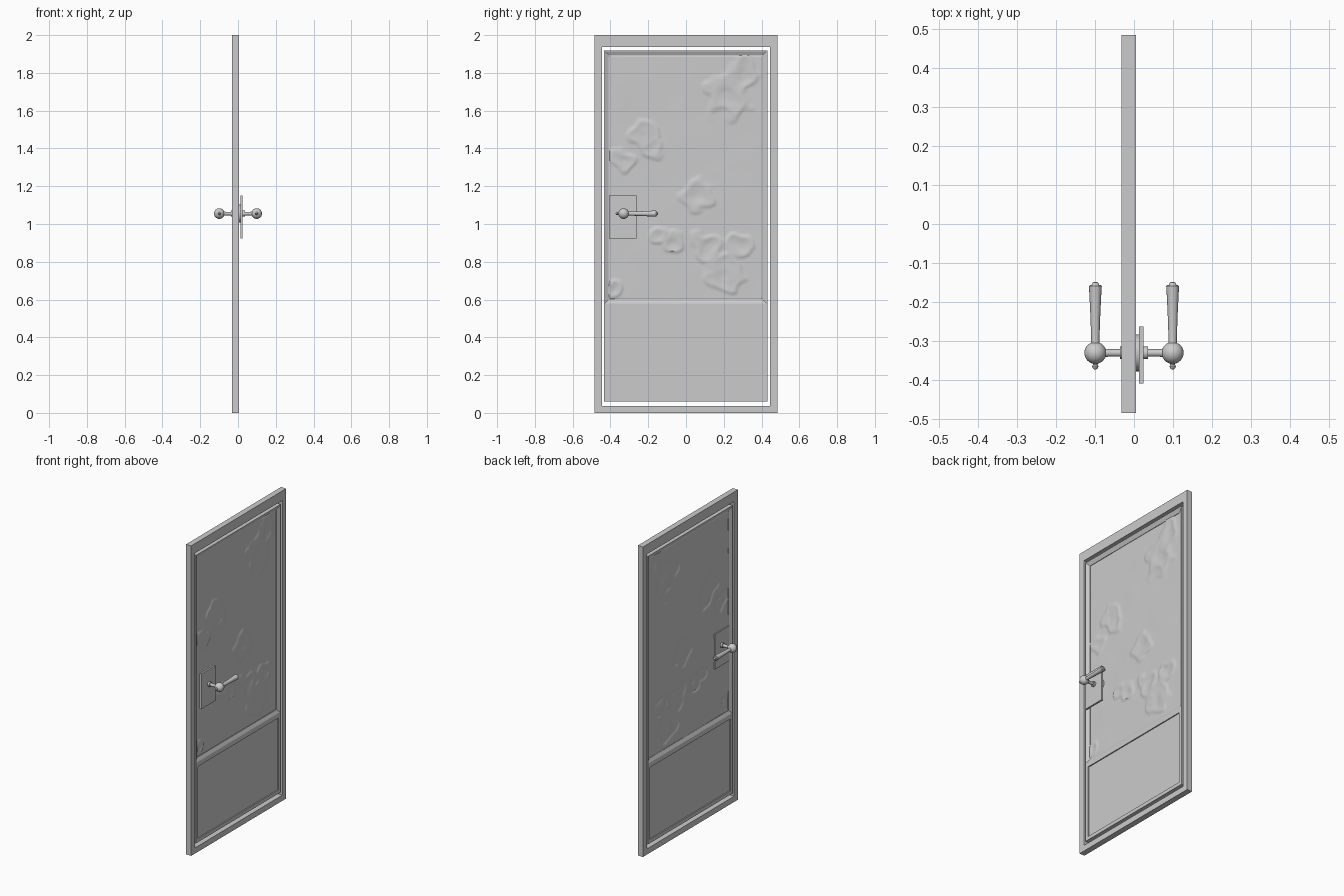
import bpy, bmesh, math
from mathutils import Vector, noise

if "Cube" in bpy.data.objects:
    bpy.data.objects.remove(bpy.data.objects["Cube"])

CX = -0.0135          # middle plane of the door
HY, HZ = -0.33, 1.055  # handle pivot


def finish(name, bm, smooth=False):
    bmesh.ops.recalc_face_normals(bm, faces=bm.faces)
    me = bpy.data.meshes.new(name)
    bm.to_mesh(me)
    bm.free()
    ob = bpy.data.objects.new(name, me)
    bpy.context.collection.objects.link(ob)
    if smooth:
        bpy.context.view_layer.objects.active = ob
        bpy.ops.object.select_all(action='DESELECT')
        ob.select_set(True)
        bpy.ops.object.shade_smooth_by_angle(angle=math.radians(35))
    return ob


def box(name, x0, x1, y0, y1, z0, z1):
    bm = bmesh.new()
    bmesh.ops.create_cube(bm, size=1)
    for v in bm.verts:
        v.co = ((x0 + x1) / 2 + v.co.x * (x1 - x0),
                (y0 + y1) / 2 + v.co.y * (y1 - y0),
                (z0 + z1) / 2 + v.co.z * (z1 - z0))
    return finish(name, bm)


def ring(name, outer, inner, profile):
    """Mitred frame: profile of (t, x), t blends outer rect (y0,y1,z0,z1) to inner."""
    bm = bmesh.new()
    loops = []
    for t, x in profile:
        y0, y1, z0, z1 = [a + (b - a) * t for a, b in zip(outer, inner)]
        loops.append([bm.verts.new((CX + x, y, z))
                      for y, z in ((y0, z0), (y1, z0), (y1, z1), (y0, z1))])
    n = len(loops)
    for i in range(n):
        a, b = loops[i], loops[(i + 1) % n]
        for k in range(4):
            j = (k + 1) % 4
            bm.faces.new((a[k], a[j], b[j], b[k]))
    return finish(name, bm)


def lathe(name, origin, axis, profile, seg=24, smooth=True):
    """Turned part: profile of (distance along axis, radius)."""
    bm = bmesh.new()
    rot = Vector((0, 0, 1)).rotation_difference(Vector(axis))
    loops = []
    for d, r in profile:
        loops.append([bm.verts.new(Vector(origin) + rot @ Vector(
            (r * math.cos(2 * math.pi * k / seg), r * math.sin(2 * math.pi * k / seg), d)))
            for k in range(seg)])
    for a, b in zip(loops, loops[1:]):
        for k in range(seg):
            j = (k + 1) % seg
            bm.faces.new((a[k], a[j], b[j], b[k]))
    bm.faces.new(loops[0])
    bm.faces.new(loops[-1])
    return finish(name, bm, smooth)


# Outer door frame
H = 0.0185
ring("door_frame", (-0.484, 0.484, 0, 2), (-0.445, 0.445, 0.037, 1.938),
     [(0, -H), (1, -H), (1, H), (0, H)])

# Door leaf: sloped surround for the glass, stepped surround for the kick panel
L = 0.016
ring("glass_surround", (-0.433, 0.431, 0.575, 1.918), (-0.405, 0.402, 0.603, 1.89),
     [(0, -L), (0.15, -L), (0.85, -0.006), (1, -0.006), (1, 0.006), (0.85, 0.006), (0.15, L), (0, L)])
ring("panel_surround", (-0.433, 0.431, 0.06, 0.575), (-0.41, 0.407, 0.083, 0.548),
     [(0, -L), (1, -L), (1, L), (0, L)])
box("kick_panel", CX - 0.009, CX + 0.009, -0.411, 0.408, 0.082, 0.549)

# Rippled glass pane: raised irregular patches (y, z, radius) over soft waves
PATCHES = [(0.22, 1.68, 0.12), (0.30, 1.80, 0.09), (-0.22, 1.47, 0.08), (-0.17, 1.40, 0.06),
           (-0.33, 1.34, 0.06), (0.06, 1.15, 0.09), (-0.14, 0.94, 0.05), (-0.07, 0.90, 0.06),
           (0.12, 0.88, 0.09), (0.20, 0.74, 0.11), (0.28, 0.88, 0.08), (-0.38, 0.65, 0.05)]


def ripple(y, z):
    wob = noise.noise(Vector((y * 14, z * 14, 3.1))) * 0.6
    d = min(math.hypot(y - py, z - pz) / r for py, pz, r in PATCHES) + wob
    s = min(1, max(0, (1.1 - d) / 0.35))
    s = s * s * (3 - 2 * s)
    dip = min(1, max(0, (0.75 - d) / 0.7))
    return (0.006 * s - 0.006 * dip
            + 0.0015 * noise.noise(Vector((y * 7, z * 7, 0.5))))


bm = bmesh.new()
bmesh.ops.create_grid(bm, x_segments=100, y_segments=156, size=0.5)
for v in bm.verts:
    y, z = -0.0015 + v.co.x * 0.812, 1.2465 + v.co.y * 1.292
    v.co = (CX + ripple(y, z) - 0.001, y, z)
glass = finish("rippled_glass", bm, True)
sol = glass.modifiers.new("thickness", 'SOLIDIFY')
sol.thickness, sol.offset = 0.007, 0

# Lock core shared by both handles
lathe("lock_core", (-0.0125, HY, HZ), (1, 0, 0), [(0, 0.047), (0.025, 0.047)], 32)

# Handle set on each face of the door
for side, s in (("front", 1), ("back", -1)):
    xs = sorted((s * 0.0125, s * 0.0245))
    box(side + "_lock_plate", xs[0], xs[1], -0.408, -0.262, 0.923, 1.15)
    lathe(side + "_spindle", (s * 0.02, HY, HZ), (s, 0, 0),
          [(0, 0.016), (0.016, 0.016), (0.016, 0.0095), (0.045, 0.0095), (0.06, 0.012)])
    R = 0.028
    ball = [(-R * math.cos(a), R * math.sin(a) + 1e-4)
            for a in [math.pi * i / 16 for i in range(17)]]
    p = (s * 0.099, HY, HZ)
    lathe(side + "_ball", p, (s, 0, 0), ball, 28)
    lathe(side + "_lever", p, (0, 1, 0),
          [(0.02, 0.0115), (0.035, 0.0105), (0.1, 0.0128), (0.165, 0.016), (0.171, 0.0165),
           (0.174, 0.013), (0.174, 0.010), (0.180, 0.007), (0.182, 0.003)], 16)
    lathe(side + "_finial", p, (0, -1, 0),
          [(0.022, 0.008), (0.03, 0.006), (0.034, 0.008), (0.039, 0.0065), (0.042, 0.003)], 16)
